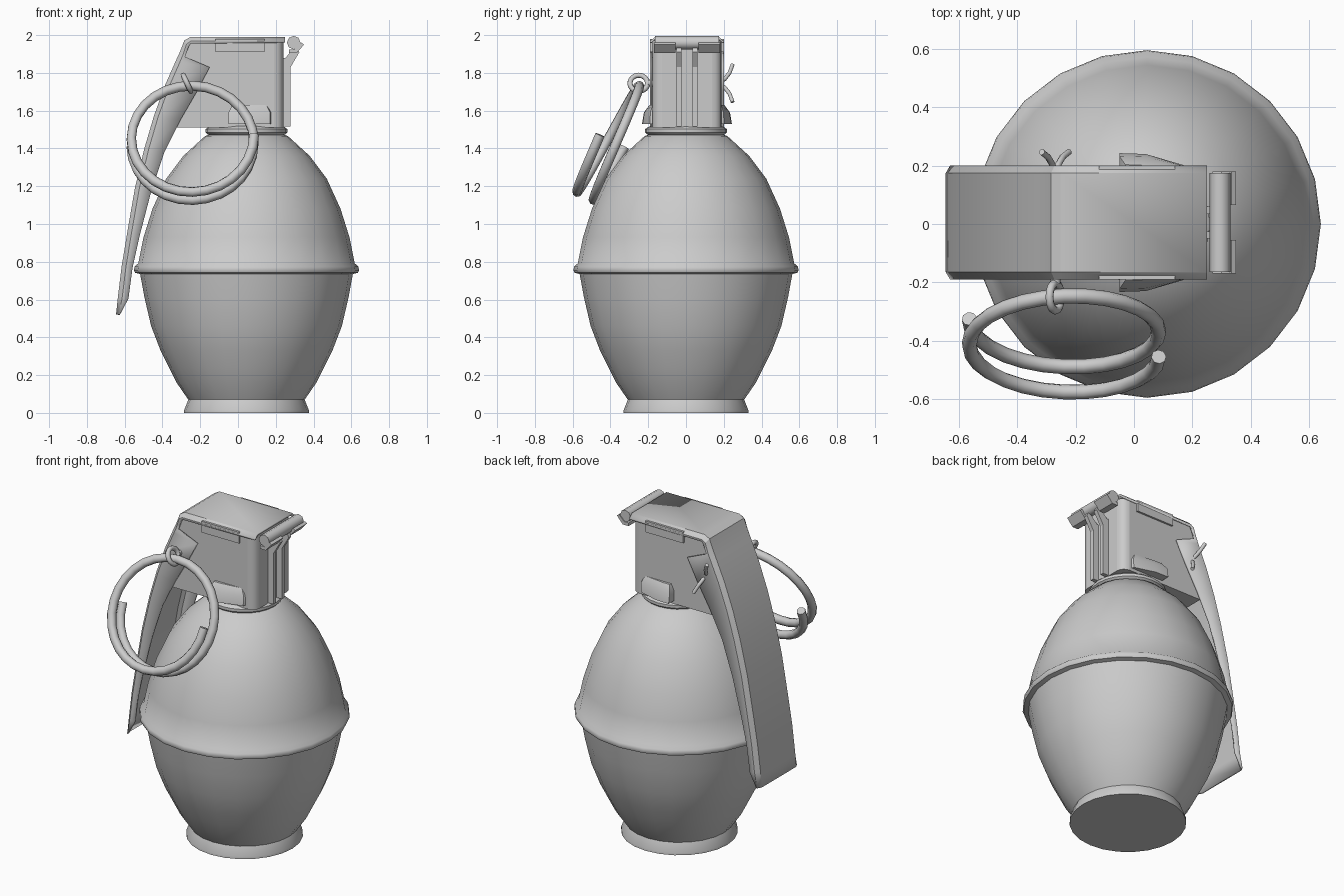
import bpy, bmesh
from math import sin, cos, pi, radians
from mathutils import Vector

if "Cube" in bpy.data.objects:
    bpy.data.objects.remove(bpy.data.objects["Cube"])

CX, CY = 0.045, 0.005


def finish(ob, angle=30):
    bpy.ops.object.select_all(action='DESELECT')
    ob.select_set(True)
    bpy.context.view_layer.objects.active = ob
    bpy.ops.object.shade_smooth_by_angle(angle=radians(angle))
    return ob


def make(name, verts, faces, angle=30, recalc=True):
    me = bpy.data.meshes.new(name)
    me.from_pydata(verts, [], faces)
    bm = bmesh.new()
    bm.from_mesh(me)
    if recalc:
        bmesh.ops.recalc_face_normals(bm, faces=bm.faces)
    bm.to_mesh(me)
    bm.free()
    ob = bpy.data.objects.new(name, me)
    bpy.context.collection.objects.link(ob)
    return finish(ob, angle)


def lathe(name, prof, n=24, angle=40):
    verts = [(CX + r * cos(2 * pi * i / n), r * sin(2 * pi * i / n), z)
             for r, z in prof for i in range(n)]
    faces = [(j * n + i, j * n + (i + 1) % n, (j + 1) * n + (i + 1) % n, (j + 1) * n + i)
             for j in range(len(prof) - 1) for i in range(n)]
    faces += [tuple(range(n)), tuple(range((len(prof) - 1) * n, len(prof) * n))]
    return make(name, verts, faces, angle)


def prism(name, pts, y0, y1):
    """Extrude an xz outline along y."""
    n = len(pts)
    verts = [(x, y, z) for y in (y0, y1) for x, z in pts]
    faces = [tuple(range(n)), tuple(range(n, 2 * n))]
    faces += [(i, (i + 1) % n, n + (i + 1) % n, n + i) for i in range(n)]
    return make(name, verts, faces)


def tube(name, pts, r, cyclic=False):
    cu = bpy.data.curves.new(name, 'CURVE')
    cu.dimensions = '3D'
    cu.bevel_depth, cu.bevel_resolution, cu.use_fill_caps = r, 2, True
    sp = cu.splines.new('POLY')
    sp.points.add(len(pts) - 1)
    for p, c in zip(sp.points, pts):
        p.co = (*c, 1)
    sp.use_cyclic_u = cyclic
    ob = bpy.data.objects.new(name, cu)
    bpy.context.collection.objects.link(ob)
    bpy.ops.object.select_all(action='DESELECT')
    ob.select_set(True)
    bpy.context.view_layer.objects.active = ob
    bpy.ops.object.convert(target='MESH')
    return finish(bpy.context.object, 50)


# Egg-shaped body with foot and waist ridge
lathe("body", [(0.33, 0), (0.33, 0.015), (0.308, 0.07), (0.37, 0.16), (0.41, 0.24),
               (0.455, 0.33), (0.505, 0.46), (0.54, 0.61), (0.563, 0.735), (0.59, 0.742),
               (0.596, 0.755), (0.592, 0.775), (0.573, 0.792), (0.545, 0.93), (0.498, 1.08),
               (0.425, 1.24), (0.335, 1.36), (0.22, 1.465), (0.19, 1.475)])
# Neck collar
lathe("neck_collar", [(0.18, 1.46), (0.203, 1.473), (0.216, 1.485), (0.216, 1.502),
                      (0.203, 1.513), (0.18, 1.52)])

# Head block with rounded corners at +x
head = prism("head_block", [(-0.33, 1.51), (0.24, 1.51), (0.24, 1.972), (-0.26, 1.972),
                            (-0.29, 1.85)], CY - 0.183, CY + 0.183)
bm = bmesh.new()
bm.from_mesh(head.data)
edges = [e for e in bm.edges if all(v.co.x > 0.2 for v in e.verts)
         and abs(e.verts[0].co.z - e.verts[1].co.z) > 0.3]
bmesh.ops.bevel(bm, geom=edges, offset=0.05, segments=4, profile=0.5, affect='EDGES')
bm.to_mesh(head.data)
bm.free()
finish(head)

# Lever: a bent channel given as (outer point, flange edge) stations
stations = [((0.25, 1.985), (0.25, 1.96)), ((-0.25, 1.985), (-0.25, 1.955)),
            ((-0.28, 1.968), (-0.262, 1.935)), ((-0.302, 1.91), (-0.28, 1.885)),
            ((-0.325, 1.86), (-0.15, 1.83)), ((-0.38, 1.735), (-0.215, 1.705)),
            ((-0.44, 1.57), (-0.305, 1.55)), ((-0.49, 1.40), (-0.39, 1.38)),
            ((-0.54, 1.19), (-0.46, 1.17)), ((-0.58, 0.96), (-0.52, 0.94)),
            ((-0.61, 0.78), (-0.558, 0.77)), ((-0.63, 0.615), (-0.58, 0.605)),
            ((-0.64, 0.52), (-0.625, 0.52))]
verts = []
for o, i in stations:
    o, i = Vector(o), Vector(i)
    c = o + (i - o).normalized() * min(0.02, (i - o).length * 0.8)
    row = [(i, -0.19), (c, -0.19), (o, -0.168), (o, 0.168), (c, 0.19), (i, 0.19)]
    verts += [(p.x, CY + y, p.y) for p, y in row]
faces = [(j * 6 + k, j * 6 + k + 1, (j + 1) * 6 + k + 1, (j + 1) * 6 + k)
         for j in range(len(stations) - 1) for k in range(5)]
lever = make("lever", verts, faces, 25)
sol = lever.modifiers.new("thickness", 'SOLIDIFY')
sol.thickness, sol.offset = 0.012, 0

# Parts mirrored on both sides of the head
for s, side in ((-1, "front"), (1, "back")):
    prism("lever_tab_" + side, [(-0.12, 1.91), (0.14, 1.91), (0.14, 1.98), (-0.12, 1.98)],
          CY + s * 0.175, CY + s * 0.195)
    # Side lug, tapering towards +x
    plan = [(-0.05, 0.17), (-0.05, 0.238), (0.04, 0.235), (0.17, 0.197), (0.18, 0.17)]
    n = len(plan)
    lv = []
    for z, k, dx in ((1.53, 1.0, 0), (1.59, 0.85, 0), (1.63, 0.42, 0.02)):
        lv += [(x + (dx if x < 0 else -dx), CY + s * (0.17 + (y - 0.17) * k), z) for x, y in plan]
    lf = [(j * n + i, j * n + (i + 1) % n, (j + 1) * n + (i + 1) % n, (j + 1) * n + i)
          for j in range(2) for i in range(n)]
    make("lug_" + side, lv, lf + [tuple(range(n)), tuple(range(2 * n, 3 * n))], 40)
    # Upright rib flaring out to carry the hinge pin
    prism("hinge_rib_" + side, [(0.22, 1.515), (0.278, 1.515), (0.278, 1.83), (0.325, 1.91),
                                (0.31, 1.94), (0.25, 1.88), (0.22, 1.88)],
          CY + s * 0.03, CY + s * 0.055)
    prism("hinge_tab_" + side, [(0.27, 1.905), (0.31, 1.905), (0.35, 1.95), (0.335, 1.96),
                                (0.3, 1.925), (0.27, 1.925)], CY + s * 0.06, CY + s * 0.175)

# Hinge pin
tube("hinge_pin", [(0.295, CY - 0.17, 1.96), (0.295, CY + 0.17, 1.96)], 0.036)

# Safety pin: eyelet, shaft and two splayed legs, in a tilted plane
P = Vector((-0.27, 0, 1.745))
UP = Vector((-0.42, 0, 0.9)).normalized()
Y = Vector((0, 1, 0))
tube("pin_eyelet", [P + Y * (-0.25 + 0.047 * cos(a)) + UP * 0.047 * sin(a)
                    for a in (2 * pi * i / 16 for i in range(16))], 0.014, True)
tube("pin_shaft", [P + Y * -0.205, P + Y * 0.2], 0.018)
for s, side in ((-1, "lower"), (1, "upper")):
    tube("pin_leg_" + side, [P + Y * y + UP * s * h for y, h in
                             ((0.18, 0.008), (0.205, 0.025), (0.23, 0.06), (0.247, 0.11))], 0.011)

# Split pull ring: one and a half turns, leaning outwards
C = Vector((-0.24, -0.39, 1.44))
V = Vector((0, 0.44, 0.9)).normalized()
N = Vector((0, -0.9, 0.44)).normalized()
pts = []
for i in range(43):
    t = i / 42
    a = pi + 3 * pi * t
    pts.append(C + Vector((cos(a), 0, 0)) * 0.325 + V * sin(a) * 0.325 + N * (t - 0.5) * 0.145)
tube("pull_ring", pts, 0.026)
